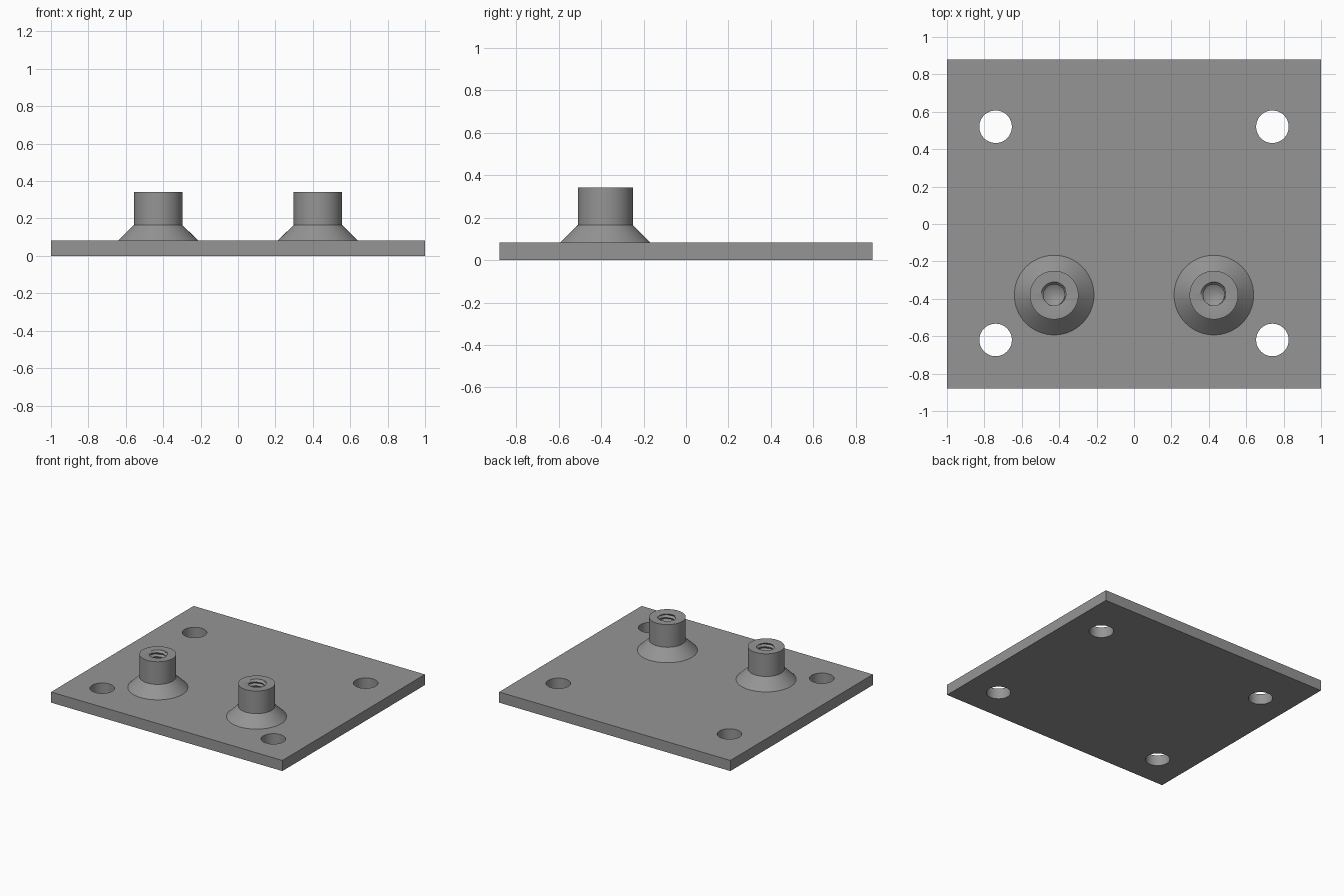
import bpy, bmesh, math

if "Cube" in bpy.data.objects:
    bpy.data.objects.remove(bpy.data.objects["Cube"])

STEEL = bpy.data.materials.new("steel_grey")
STEEL.diffuse_color = (0.3, 0.3, 0.3, 1)
STEEL.use_nodes = True
STEEL.node_tree.nodes["Principled BSDF"].inputs["Base Color"].default_value = STEEL.diffuse_color
PLATE_TOP, BOSS_TOP = 0.083, 0.342


def finish(bm, name, angle=30):
    mesh = bpy.data.meshes.new(name)
    bmesh.ops.recalc_face_normals(bm, faces=bm.faces)
    bm.to_mesh(mesh)
    bm.free()
    mesh.materials.append(STEEL)
    obj = bpy.data.objects.new(name, mesh)
    bpy.context.collection.objects.link(obj)
    bpy.ops.object.select_all(action='DESELECT')
    obj.select_set(True)
    bpy.context.view_layer.objects.active = obj
    bpy.ops.object.shade_smooth_by_angle(angle=math.radians(angle))
    return obj


def circle(x, y, r, n=48):
    return [(x + r * math.cos(2 * math.pi * i / n), y + r * math.sin(2 * math.pi * i / n))
            for i in range(n)]


# Base plate: filled outline with four bolt holes, extruded upward
def base_plate():
    bm = bmesh.new()
    loops = [[(-1, -.88), (1, -.88), (1, .88), (-1, .88)]]
    loops += [circle(x, y, .087) for x in (-.74, .74) for y in (-.62, .52)]
    edges = []
    for loop in loops:
        vs = [bm.verts.new((x, y, 0)) for x, y in loop]
        edges += [bm.edges.new((vs[i], vs[(i + 1) % len(vs)])) for i in range(len(vs))]
    bmesh.ops.triangle_fill(bm, edges=edges, use_beauty=True, use_dissolve=False)
    ext = bmesh.ops.extrude_face_region(bm, geom=bm.faces[:], use_keep_orig=True)
    top = [g for g in ext['geom'] if isinstance(g, bmesh.types.BMVert)]
    bmesh.ops.translate(bm, vec=(0, 0, PLATE_TOP), verts=top)
    return finish(bm, "base_plate")


# Standoff: conical foot, cylindrical neck and a helically threaded blind bore
def standoff(name, cx, cy, n=64):
    pitch, depth, rows = .03, .18, 48
    core, root = .056, .07
    bm = bmesh.new()

    def ring(z, radius):
        return [bm.verts.new((cx + radius(a) * math.cos(a), cy + radius(a) * math.sin(a), z))
                for a in (2 * math.pi * i / n for i in range(n))]

    rings = [ring(z, lambda a, r=r: r) for z, r in
             ((PLATE_TOP, .213), (.165, .13), (BOSS_TOP, .13), (BOSS_TOP, root))]
    for k in range(1, rows + 1):
        z = BOSS_TOP - depth * k / rows

        def thread(a, z=z):
            phase = (z / pitch - a / (2 * math.pi)) % 1
            return core + (root - core) * abs(2 * phase - 1)
        rings.append(ring(z, thread))
    rings.append(ring(BOSS_TOP - depth - .005, lambda a: core))
    for lo, hi in zip(rings, rings[1:]):
        for i in range(n):
            j = (i + 1) % n
            bm.faces.new((lo[i], lo[j], hi[j], hi[i]))
    # Drill point at the bottom of the bore
    tip = bm.verts.new((cx, cy, BOSS_TOP - depth - .04))
    for i in range(n):
        bm.faces.new((rings[-1][i], rings[-1][(i + 1) % n], tip))
    return finish(bm, name)


base_plate()
for side, x in (("left", -.427), ("right", .427)):
    standoff(side + "_threaded_standoff", x, -.38)
